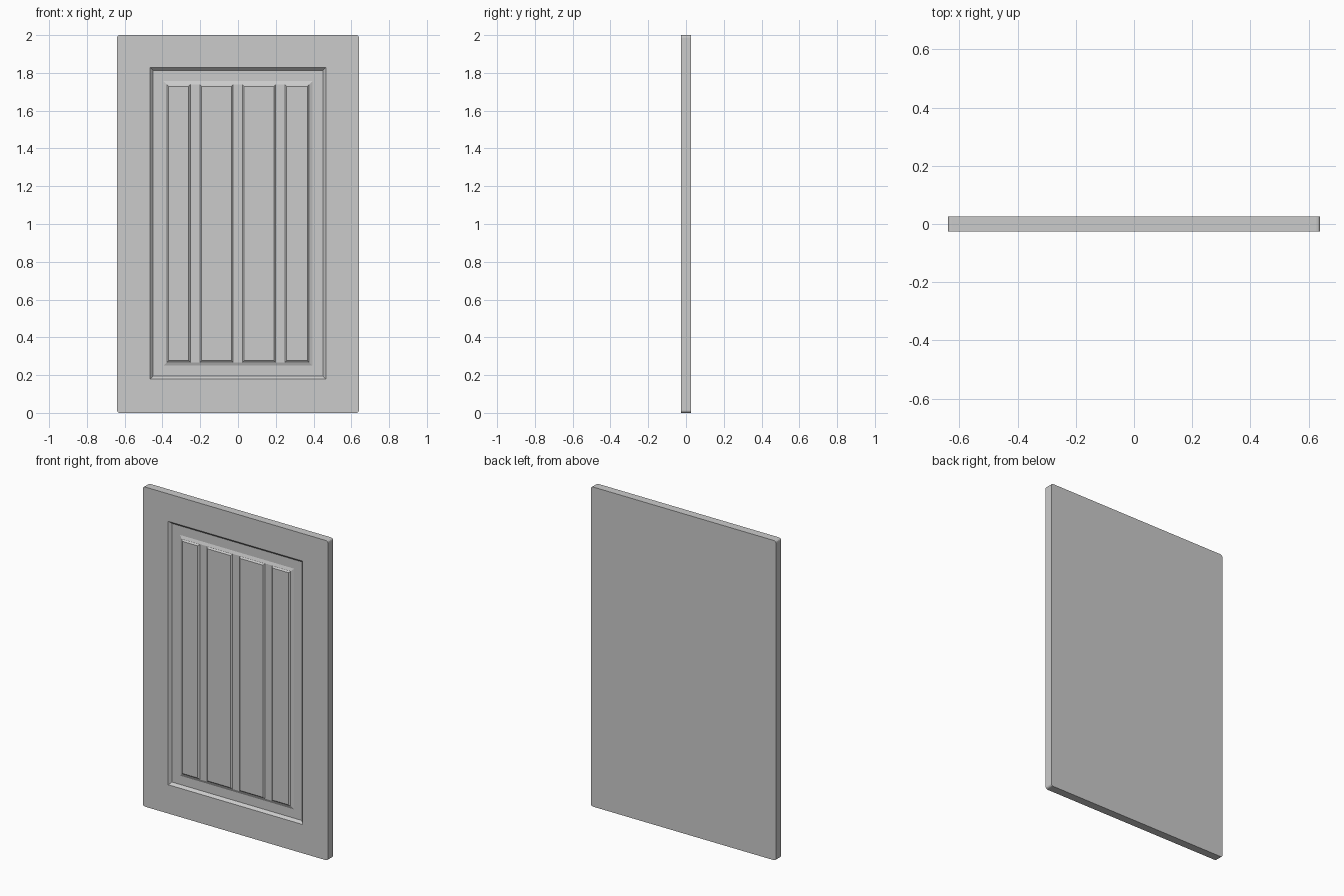
import bpy, bmesh

if "Cube" in bpy.data.objects:
    bpy.data.objects.remove(bpy.data.objects["Cube"])

FRONT, FLOOR, RIM, BACK = -0.0255, -0.010, -0.017, 0.0255


def add_object(name, bm):
    bmesh.ops.recalc_face_normals(bm, faces=bm.faces)
    mesh = bpy.data.meshes.new(name)
    bm.to_mesh(mesh)
    bm.free()
    ob = bpy.data.objects.new(name, mesh)
    bpy.context.collection.objects.link(ob)
    return ob


def inset(rect, d):
    x0, x1, z0, z1 = rect
    return (x0 + d, x1 - d, z0 + d, z1 - d)


def block(name, steps, corner=0.0):
    """Closed solid from a stack of (rectangle, y) sections."""
    bm = bmesh.new()
    rings = []
    for (x0, x1, z0, z1), y in steps:
        rings.append([bm.verts.new((x, y, z)) for x, z in
                      ((x0, z0), (x1, z0), (x1, z1), (x0, z1))])
    side_edges = []
    for a, b in zip(rings, rings[1:]):
        for i in range(4):
            j = (i + 1) % 4
            bm.faces.new((a[i], a[j], b[j], b[i]))
            side_edges.append(bm.edges.get((a[i], b[i])))
    bm.faces.new(rings[0])
    bm.faces.new(rings[-1])
    if corner:
        bmesh.ops.bevel(bm, geom=side_edges, offset=corner, segments=3,
                        profile=0.5, affect='EDGES')
    return add_object(name, bm)


# Door slab with slightly rounded outer corners
slab_rect = (-0.64, 0.64, 0.0, 2.0)
slab = block("door_slab", [(slab_rect, BACK), (slab_rect, FRONT)], corner=0.013)

# Sloped recess cut into the front
recess = (-0.465, 0.465, 0.18, 1.828)
slope = 0.015 / (FLOOR - FRONT)
cutter = block("recess_cutter", [(inset(recess, 0.015), FLOOR),
                                 (inset(recess, -0.01 * slope), FRONT - 0.01)])
cutter.hide_render = True
mod = slab.modifiers.new("recess", 'BOOLEAN')
mod.operation = 'DIFFERENCE'
mod.solver = 'EXACT'
mod.object = cutter
bpy.context.view_layer.objects.active = slab
bpy.ops.object.modifier_apply(modifier="recess")
bpy.data.objects.remove(cutter)

# Raised centre panel with sloped border
panel = (-0.395, 0.395, 0.25, 1.756)
block("raised_panel", [(panel, FLOOR + 0.004), (panel, FLOOR),
                       (inset(panel, 0.017), RIM)])

# Four chamfered planks separated by three grooves
px0, px1, pz0, pz1 = inset(panel, 0.018)
cuts = [px0, -0.252, -0.202, -0.026, 0.023, 0.199, 0.248, px1]
for i in range(4):
    rect = (cuts[2 * i], cuts[2 * i + 1], pz0, pz1)
    block(f"plank_{i + 1}", [(rect, RIM + 0.003), (rect, RIM),
                             (inset(rect, 0.009), FRONT)])
